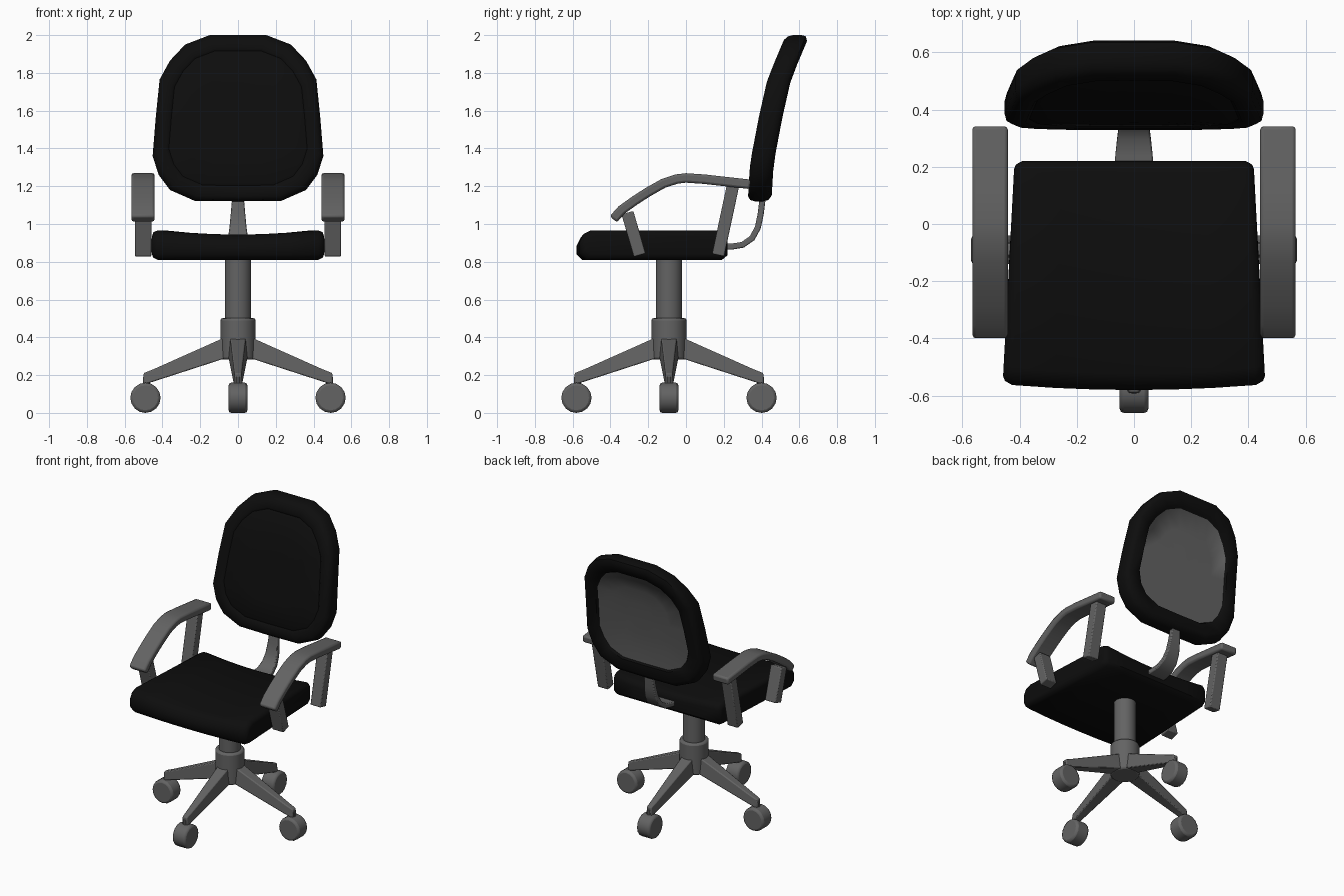
import bpy, bmesh, math
from mathutils import Vector, Matrix

if "Cube" in bpy.data.objects:
    bpy.data.objects.remove(bpy.data.objects["Cube"], do_unlink=True)


def material(name, value):
    mat = bpy.data.materials.new(name)
    colour = (value, value, value, 1)
    mat.use_nodes = True
    mat.diffuse_color = colour
    mat.node_tree.nodes["Principled BSDF"].inputs["Base Color"].default_value = colour
    return mat


black = material("black fabric", 0.004)
grey = material("grey plastic", 0.125)
BASE_Y = -0.09


def finish(name, bm, mats, bevel=0.0, angle=35):
    """Turn a bmesh into a shaded object with optional rounded edges."""
    bmesh.ops.remove_doubles(bm, verts=bm.verts, dist=0.0001)
    bmesh.ops.recalc_face_normals(bm, faces=bm.faces)
    mesh = bpy.data.meshes.new(name)
    bm.to_mesh(mesh)
    bm.free()
    for mat in mats:
        mesh.materials.append(mat)
    mesh.shade_smooth()
    mesh.set_sharp_from_angle(angle=math.radians(angle))
    obj = bpy.data.objects.new(name, mesh)
    bpy.context.collection.objects.link(obj)
    if bevel:
        mod = obj.modifiers.new("rounded edges", "BEVEL")
        mod.width = bevel
        mod.segments = 2
        mod.limit_method = "ANGLE"
        mod.angle_limit = math.radians(40)
    return obj


def loft(name, rings, mats, bevel=0.0, caps=True, accent=(), angle=35):
    """Skin a list of equal rings; bands listed in accent take the second material."""
    bm = bmesh.new()
    rows = [[bm.verts.new(p) for p in ring] for ring in rings]
    n = len(rows[0])
    for band, (a, b) in enumerate(zip(rows, rows[1:])):
        for i in range(n):
            j = (i + 1) % n
            face = bm.faces.new((a[i], a[j], b[j], b[i]))
            face.material_index = 1 if band in accent else 0
    if caps:
        bm.faces.new(rows[0])
        bm.faces.new(rows[-1])
    return finish(name, bm, mats, bevel, angle)


def strip(name, path, x, widths, thick, bevel):
    """Sweep a flat bar along a (y, z) path at a given x."""
    pts = [Vector(p) for p in path]
    rings = []
    for i, p in enumerate(pts):
        t = (pts[min(i + 1, len(pts) - 1)] - pts[max(i - 1, 0)]).normalized()
        nrm = Vector((-t.y, t.x)) * thick / 2
        w = widths[0] + (widths[1] - widths[0]) * i / (len(pts) - 1)
        a, b = p + nrm, p - nrm
        rings.append([(x - w, *a), (x + w, *a), (x + w, *b), (x - w, *b)])
    return loft(name, rings, [grey], bevel)


def cylinder(name, radius, depth, matrix, sides, bevel=0.0):
    bm = bmesh.new()
    bmesh.ops.create_cone(bm, cap_ends=True, segments=sides, radius1=radius,
                          radius2=radius, depth=depth, matrix=matrix)
    return finish(name, bm, [grey], bevel)


# Seat cushion: rounded side profile swept across a dished, tapering width
seat_profile = [(-0.58, 0.84), (-0.58, 0.91), (-0.56, 0.95), (-0.52, 0.97),
                (-0.15, 0.97), (0.18, 0.97), (0.21, 0.955), (0.22, 0.93),
                (0.22, 0.835), (0.19, 0.81), (-0.15, 0.81), (-0.55, 0.81)]
seat_rings = []
for u, sy, sz in ((-1, .93, .6), (-.985, .97, .85), (-.93, 1, 1), (-.6, 1, 1), (-.3, 1, 1), (0, 1, 1),
                  (.3, 1, 1), (.6, 1, 1), (.93, 1, 1), (.985, .97, .85), (1, .93, .6)):
    ring = []
    for y, z in seat_profile:
        half = 0.42 + 0.036 * (0.2 - y) / 0.75
        yy = -0.18 + (y + 0.18) * sy
        if y < -0.5:
            yy += 0.02 * u * u
        zz = z - 0.026 * (1 - u * u) if z > 0.9 else z
        ring.append((u * half, yy, 0.89 + (zz - 0.89) * sz))
    seat_rings.append(ring)
loft("seat_cushion", seat_rings, [black], angle=50)

# Backrest: concentric outlines wrapped onto a leaning curve, with a rear panel
half_outline = [(0, 2), (.15, 2), (.28, 1.95), (.36, 1.865), (.415, 1.765), (.435, 1.57),
                (.452, 1.36), (.42, 1.26), (.36, 1.18), (.23, 1.123), (0, 1.12)]
outline = half_outline + [(-x, z) for x, z in half_outline[-2:0:-1]]
lean = [(1.12, .39), (1.32, .402), (1.55, .445), (1.77, .495), (2.0, .592)]


def lean_y(z):
    for (z0, y0), (z1, y1) in zip(lean, lean[1:]):
        if z <= z1 + 0.001:
            break
    return y0 + (y1 - y0) * (z - z0) / (z1 - z0)


back_rings = []
for scale, offset in ((0, .045), (.25, .045), (.5, .045), (.76, .045), (.78, .058), (.93, .062),
                      (.985, .045), (1, .02), (1, -.025), (.985, -.05), (.94, -.063), (.84, -.062),
                      (.81, -.05), (.78, -.055), (.5, -.052), (.25, -.05), (0, -.05)):
    ring = []
    for x, z in outline:
        zz = 1.56 + (z - 1.56) * scale
        ring.append((x * scale, lean_y(zz) + offset, zz))
    back_rings.append(ring)
loft("backrest", back_rings, [black, grey], caps=False, accent=(0, 1, 2), angle=50)

# Curved bracket joining seat and backrest
strip("backrest_bracket", [(.1, .88), (.24, .88), (.3, .89), (.35, .925), (.38, .98),
                           (.395, 1.05), (.405, 1.13), (.415, 1.2)], 0, (.072, .025), .032, .006)

# Armrests and their posts on both sides
pad_path = [(-.385, 1.025), (-.34, 1.075), (-.27, 1.125), (-.2, 1.17), (-.12, 1.215),
            (-.05, 1.238), (0, 1.244), (.1, 1.237), (.34, 1.21)]
for side, label in ((1, "left"), (-1, "right")):
    strip(label + "_armrest", pad_path, side * .503, (.062, .062), .05, .012)
    strip(label + "_front_post", [(-.31, 1.06), (-.245, .835)], side * .502, (.043, .043), .065, .006)
    strip(label + "_rear_post", [(.25, 1.21), (.17, .835)], side * .502, (.04, .04), .065, .006)

# Gas column and hub
cylinder("column", .07, .4, Matrix.Translation((0, BASE_Y, .64)), 24)
cylinder("hub", .093, .22, Matrix.Translation((0, BASE_Y, .392)), 24, .012)

# Four tapered legs with casters
for k, label in enumerate(("left", "back", "right", "front")):
    turn = Matrix.Translation((0, BASE_Y, 0)) @ Matrix.Rotation(k * math.pi / 2, 4, "Z")
    rings = []
    for r, w, low, high in ((0, .055, .29, .425), (.08, .05, .285, .395),
                            (.45, .026, .165, .23), (.5, .022, .15, .21)):
        corners = [(r, -w, low), (r, w, low), (r, w * .8, high), (r, -w * .8, high)]
        rings.append([turn @ Vector(c) for c in corners])
    loft(label + "_leg", rings, [grey], .006)
    cylinder(label + "_caster_stem", .02, .1, turn @ Matrix.Translation((.485, 0, .14)), 10)
    cylinder(label + "_caster", .08, .1, turn @ Matrix.Translation((.49, 0, .08))
             @ Matrix.Rotation(math.pi / 2, 4, "X"), 16, .014)
